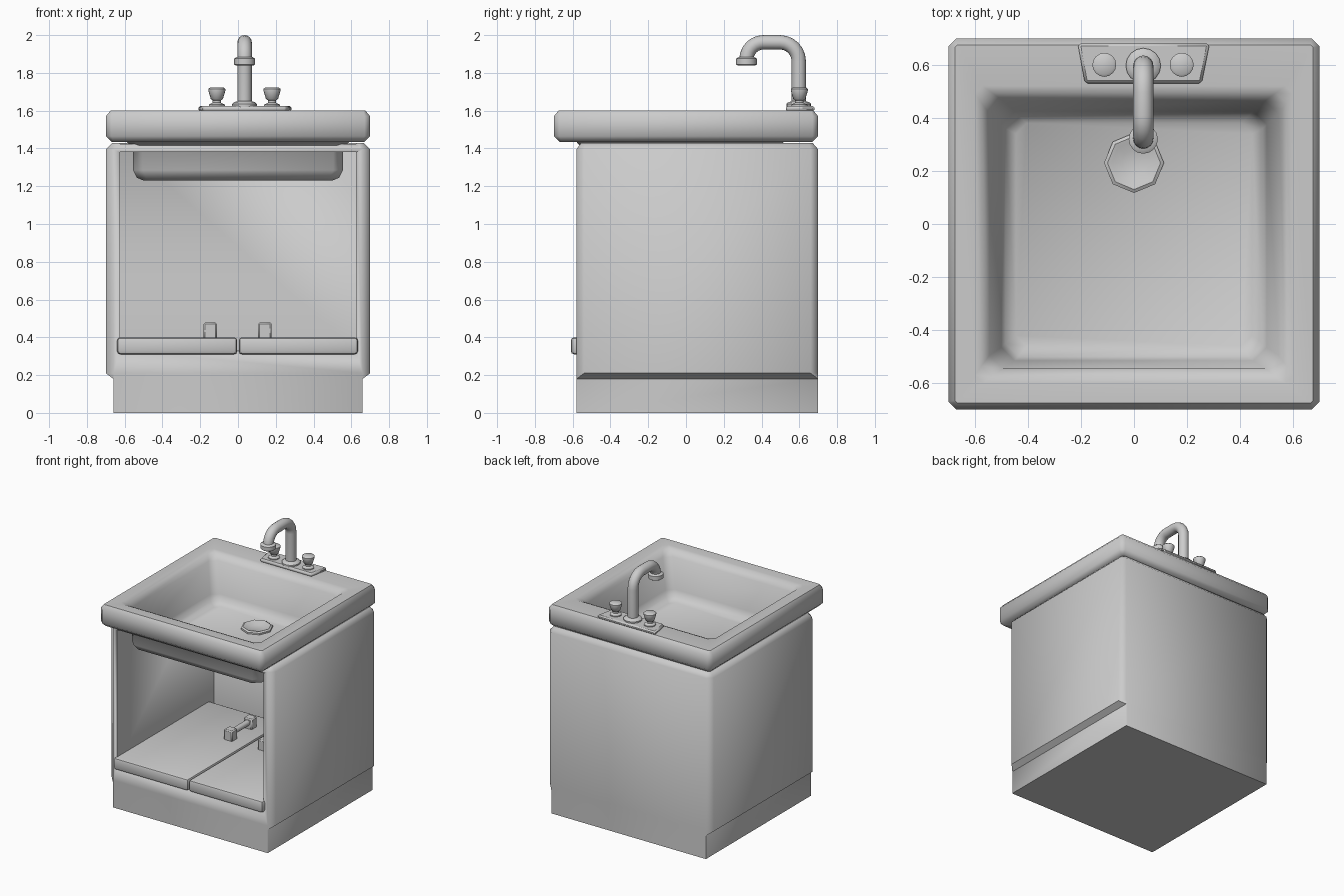
import bpy, bmesh, math
from mathutils import Vector

cube = bpy.data.objects.get("Cube")
if cube:
    bpy.data.objects.remove(cube)

# One plain colour for everything
grey = bpy.data.materials.new("light_grey")
grey.use_nodes = True
colour = (0.6, 0.6, 0.6, 1)
grey.diffuse_color = colour
grey.node_tree.nodes["Principled BSDF"].inputs["Base Color"].default_value = colour


def finish(name, bm, angle=40):
    """Turn a bmesh into a shaded, coloured object."""
    bmesh.ops.remove_doubles(bm, verts=bm.verts, dist=0.0005)
    bmesh.ops.recalc_face_normals(bm, faces=bm.faces)
    mesh = bpy.data.meshes.new(name)
    bm.to_mesh(mesh)
    bm.free()
    obj = bpy.data.objects.new(name, mesh)
    bpy.context.collection.objects.link(obj)
    mesh.materials.append(grey)
    bpy.ops.object.select_all(action="DESELECT")
    obj.select_set(True)
    bpy.context.view_layer.objects.active = obj
    bpy.ops.object.shade_smooth_by_angle(angle=math.radians(angle))
    return obj


def skin(name, rings, angle=40):
    """Join rings of points into a closed skin with capped ends."""
    bm = bmesh.new()
    loops = [[bm.verts.new(p) for p in ring] for ring in rings]
    n = len(loops[0])
    for a, b in zip(loops, loops[1:]):
        for i in range(n):
            j = (i + 1) % n
            bm.faces.new((a[i], a[j], b[j], b[i]))
    bm.faces.new(loops[0])
    bm.faces.new(loops[-1])
    return finish(name, bm, angle)


def cut_rect(x, y0, y1, z, c):
    """Rectangle with chamfered corners."""
    return [(x, y0 + c, z), (x, y1 - c, z), (x - c, y1, z), (c - x, y1, z),
            (-x, y1 - c, z), (-x, y0 + c, z), (c - x, y0, z), (x - c, y0, z)]


def turned(name, x, y, profile, sides=16, angle=40):
    """Round part from (radius, height) pairs."""
    turn = math.tau / sides
    return skin(name, [[(x + r * math.cos(i * turn), y + r * math.sin(i * turn), z)
                        for i in range(sides)] for r, z in profile], angle)


def block(name, outline, z0, z1, bevel, segments=1):
    """Upright prism with bevelled edges."""
    bm = bmesh.new()
    base = bm.faces.new([bm.verts.new((x, y, z0)) for x, y in outline])
    up = bmesh.ops.extrude_face_region(bm, geom=[base])["geom"]
    verts = [v for v in up if isinstance(v, bmesh.types.BMVert)]
    bmesh.ops.translate(bm, verts=verts, vec=(0, 0, z1 - z0))
    bmesh.ops.bevel(bm, geom=bm.edges[:], offset=bevel, segments=segments,
                    affect="EDGES", profile=0.5)
    return finish(name, bm)


def rect(x0, x1, y0, y1):
    return [(x0, y0), (x1, y0), (x1, y1), (x0, y1)]


# Cabinet with recessed plinth and chamfered side panels
cabinet = skin("cabinet", [
    cut_rect(0.66, -0.58, 0.7, 0, 0.001),
    cut_rect(0.66, -0.58, 0.7, 0.18, 0.001),
    cut_rect(0.7, -0.58, 0.7, 0.21, 0.04),
    cut_rect(0.7, -0.58, 0.7, 1.395, 0.04),
    cut_rect(0.665, -0.555, 0.67, 1.43, 0.02)], 50)

# Hollow interior, open at the front and top
side = [(-1, 0.33), (0.6, 0.33), (0.6, 1.5), (-0.56, 1.5), (-0.56, 1.38), (-1, 1.38)]
cutter = skin("cabinet_cutter", [[(x, y, z) for y, z in side] for x in (-0.625, 0.625)])
cutter.hide_render = True
cut = cabinet.modifiers.new("opening", "BOOLEAN")
cut.object = cutter
cut.solver = "EXACT"
bpy.context.view_layer.objects.active = cabinet
bpy.ops.object.modifier_apply(modifier=cut.name)
bpy.data.objects.remove(cutter)

# Countertop and basin as one continuous shell
skin("sink_top", [
    cut_rect(0.5, -0.49, 0.42, 1.23, 0.05),
    cut_rect(0.535, -0.525, 0.455, 1.245, 0.05),
    cut_rect(0.555, -0.55, 0.48, 1.285, 0.05),
    cut_rect(0.555, -0.55, 0.48, 1.4, 0.05),
    cut_rect(0.59, -0.58, 0.52, 1.435, 0.04),
    cut_rect(0.67, -0.67, 0.67, 1.435, 0.01),
    cut_rect(0.7, -0.7, 0.7, 1.465, 0.03),
    cut_rect(0.7, -0.7, 0.7, 1.57, 0.03),
    cut_rect(0.675, -0.675, 0.675, 1.6, 0.01),
    cut_rect(0.6, -0.6, 0.52, 1.6, 0.03),
    cut_rect(0.575, -0.575, 0.495, 1.59, 0.04),
    cut_rect(0.545, -0.545, 0.465, 1.55, 0.05),
    cut_rect(0.5, -0.515, 0.425, 1.32, 0.05),
    cut_rect(0.485, -0.5, 0.41, 1.275, 0.05),
    cut_rect(0.445, -0.46, 0.38, 1.25, 0.04)], 50)

# Eight-sided drain
turned("drain", 0, 0.23, [(0.113, 1.245), (0.113, 1.262), (0.1, 1.27),
                          (0.085, 1.266), (0.05, 1.253)], 8, 30)

# Tap plate, wider at the back
block("tap_plate", [(-0.185, 0.53), (0.255, 0.53), (0.285, 0.68), (-0.212, 0.68)],
      1.595, 1.625, 0.01)

# Tap knobs
for name, x in (("left_tap_knob", 0.18), ("right_tap_knob", -0.112)):
    turned(name, x, 0.6, [(0.042, 1.62), (0.042, 1.632), (0.022, 1.642), (0.022, 1.655),
                          (0.032, 1.662), (0.045, 1.705), (0.045, 1.715), (0.036, 1.722)])

# Spout: straight neck with two rounded bends
SPOUT_X, NECK_Y, TIP_Y, TOP_Z = 0.035, 0.597, 0.32, 1.962
path = [(NECK_Y, 1.62, 0)]
for centre, bend, start in ((NECK_Y - 0.1, 0.1, 0), (TIP_Y + 0.09, 0.09, 90)):
    for step in range(7):
        a = math.radians(start + step * 15)
        path.append((centre + bend * math.cos(a), TOP_Z - bend + bend * math.sin(a), a))
path.append((TIP_Y, 1.86, math.pi))
rings = []
for y, z, a in path:
    ring = []
    for i in range(16):
        t = i * math.tau / 16
        out = 0.038 * math.cos(t)
        ring.append(Vector((SPOUT_X + 0.038 * math.sin(t),
                            y + out * math.cos(a), z + out * math.sin(a))))
    rings.append(ring)
skin("spout", rings)
turned("spout_base", SPOUT_X, NECK_Y, [(0.066, 1.62), (0.066, 1.635), (0.055, 1.645),
                                       (0.038, 1.65)])
turned("spout_collar", SPOUT_X, TIP_Y, [(0.035, 1.85), (0.045, 1.838), (0.055, 1.845),
                                        (0.055, 1.875), (0.04, 1.885)])

# Doors folded down flat, each with a bar handle
for name, x0, x1, hx in (("right", -0.64, -0.004, -0.147), ("left", 0.004, 0.635, 0.142)):
    block(name + "_door", rect(x0, x1, -0.61, 0.55), 0.31, 0.4, 0.018, 2)
    for end, y in (("front", 0.12), ("back", 0.36)):
        block(f"{name}_handle_{end}_post", rect(hx - 0.036, hx + 0.036, y - 0.035, y + 0.035),
              0.39, 0.478, 0.008)
    skin(name + "_handle_bar", [[(hx + 0.022 * math.cos(i * math.tau / 12), y,
                                  0.445 + 0.022 * math.sin(i * math.tau / 12))
                                 for i in range(12)] for y in (0.12, 0.36)])
